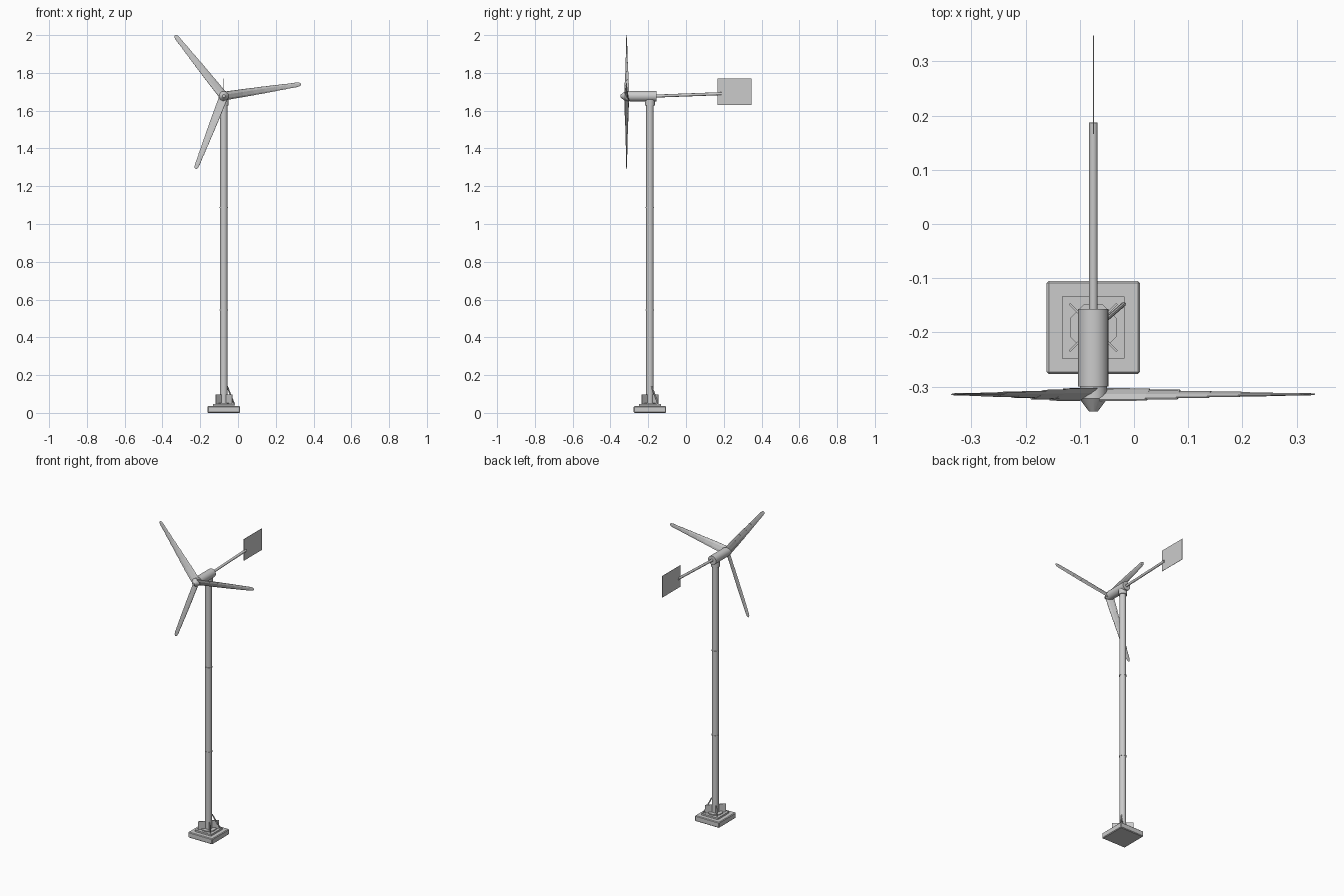
import bpy, bmesh, math
from mathutils import Vector, Matrix

if "Cube" in bpy.data.objects:
    bpy.data.objects.remove(bpy.data.objects["Cube"])

CX, CY = -0.075, -0.191          # tower axis
HUB = Vector((CX, -0.314, 1.677))  # rotor centre


def finish(name, bm, smooth=False):
    bmesh.ops.recalc_face_normals(bm, faces=bm.faces)
    me = bpy.data.meshes.new(name)
    bm.to_mesh(me)
    bm.free()
    ob = bpy.data.objects.new(name, me)
    bpy.context.collection.objects.link(ob)
    if smooth:
        bpy.context.view_layer.objects.active = ob
        ob.select_set(True)
        bpy.ops.object.shade_smooth_by_angle(angle=math.radians(35))
        ob.select_set(False)
    return ob


def rod(name, a, b, r1, r2=None, sides=16, turn=0.0, smooth=True):
    a, b = Vector(a), Vector(b)
    d = b - a
    bm = bmesh.new()
    m = (Matrix.Translation((a + b) / 2) @ d.to_track_quat('Z', 'Y').to_matrix().to_4x4()
         @ Matrix.Rotation(turn, 4, 'Z'))
    bmesh.ops.create_cone(bm, cap_ends=True, segments=sides, radius1=r1,
                          radius2=r1 if r2 is None else r2, depth=d.length, matrix=m)
    return finish(name, bm, smooth)


def box(name, centre, size, angle=0.0, bevel=0.0):
    bm = bmesh.new()
    m = (Matrix.Translation(centre) @ Matrix.Rotation(angle, 4, 'Z')
         @ Matrix.Diagonal((*size, 1)))
    bmesh.ops.create_cube(bm, size=1, matrix=m)
    if bevel:
        bmesh.ops.bevel(bm, geom=bm.edges[:], offset=bevel, segments=1, affect='EDGES')
    return finish(name, bm)


# Footing: two stacked slabs and a flange
box("base_slab", (CX, CY, 0.018), (0.172, 0.172, 0.036), bevel=0.004)
box("base_plate", (CX, CY, 0.040), (0.115, 0.115, 0.012))
rod("base_flange", (CX, CY, 0.045), (CX, CY, 0.052), 0.046, sides=8,
    turn=math.pi / 8, smooth=False)

# Diagonal stiffener plates and one brace
for i in range(4):
    a = math.radians(45 + 90 * i)
    box(f"stiffener_{i + 1}", (CX + 0.039 * math.cos(a), CY + 0.039 * math.sin(a), 0.071),
        (0.046, 0.004, 0.055), a)
rod("base_brace", (CX + 0.018, CY + 0.010, 0.14), (CX + 0.056, CY + 0.043, 0.044),
    0.004, sides=8)

# Tower with joint rings
rod("tower", (CX, CY, 0.04), (CX, CY, 1.635), 0.020, sides=16)
for i, z in enumerate((0.545, 1.087)):
    rod(f"tower_joint_{i + 1}", (CX, CY, z - 0.003), (CX, CY, z + 0.003), 0.0225)
rod("yaw_collar", (CX, CY, 1.628), (CX, CY, 1.660), 0.026)

# Nacelle, hub and nose
rod("nacelle", (CX, -0.157, HUB.z), (CX, -0.300, HUB.z), 0.028, sides=20)
rod("hub", (CX, -0.297, HUB.z), (CX, -0.323, HUB.z), 0.025)
rod("nose_cone", (CX, -0.322, HUB.z), (CX, -0.346, HUB.z), 0.026, 0.008)

# Tail boom and flat vane
rod("tail_boom", (CX, -0.165, 1.677), (CX, 0.187, 1.690), 0.008, sides=12)
box("tail_vane", (CX, 0.257, 1.700), (0.002, 0.182, 0.138))

# Blade cross-section: chord and thickness fractions
SECTION = [(-0.5, 0.0), (-0.25, 0.4), (0.2, 0.5), (0.5, 0.15),
           (0.5, -0.15), (0.2, -0.5), (-0.25, -0.4)]
STOPS = [0.015, 0.100, 0.157, 0.215, 0.272, 0.330, 0.387]


def blade_ring(bm, angle, r, chord, thick, pitch):
    out = Vector((math.cos(angle), 0, math.sin(angle)))
    side = Vector((-math.sin(angle), 0, math.cos(angle)))
    front = Vector((0, -1, 0))
    c = side * math.cos(pitch) + front * math.sin(pitch)
    n = front * math.cos(pitch) - side * math.sin(pitch)
    return [bm.verts.new(HUB + out * r + c * (u * chord) + n * (v * thick))
            for u, v in SECTION]


def loft(bm, rings):
    k = len(SECTION)
    for a, b in zip(rings, rings[1:]):
        for i in range(k):
            bm.faces.new((a[i], a[(i + 1) % k], b[(i + 1) % k], b[i]))
    bm.faces.new(rings[0])
    bm.faces.new(rings[-1])


# Three blades, each a row of stepped, progressively less pitched segments
for b in range(3):
    ang = math.radians(8.8 + 120 * b)
    bm = bmesh.new()
    for i in range(6):
        chord, thick = 0.050 - 0.0047 * i, 0.010 - 0.001 * i
        pitch = math.radians(27 - 4.4 * i)
        rings = [blade_ring(bm, ang, STOPS[i], chord, thick, pitch),
                 blade_ring(bm, ang, STOPS[i + 1] + 0.003, chord * 0.94, thick * 0.95, pitch)]
        loft(bm, rings)
    # rounded tip
    loft(bm, [blade_ring(bm, ang, r, c, t, math.radians(4))
              for r, c, t in ((0.387, 0.024, 0.005), (0.404, 0.020, 0.004), (0.413, 0.009, 0.002))])
    finish(f"blade_{b + 1}", bm)
